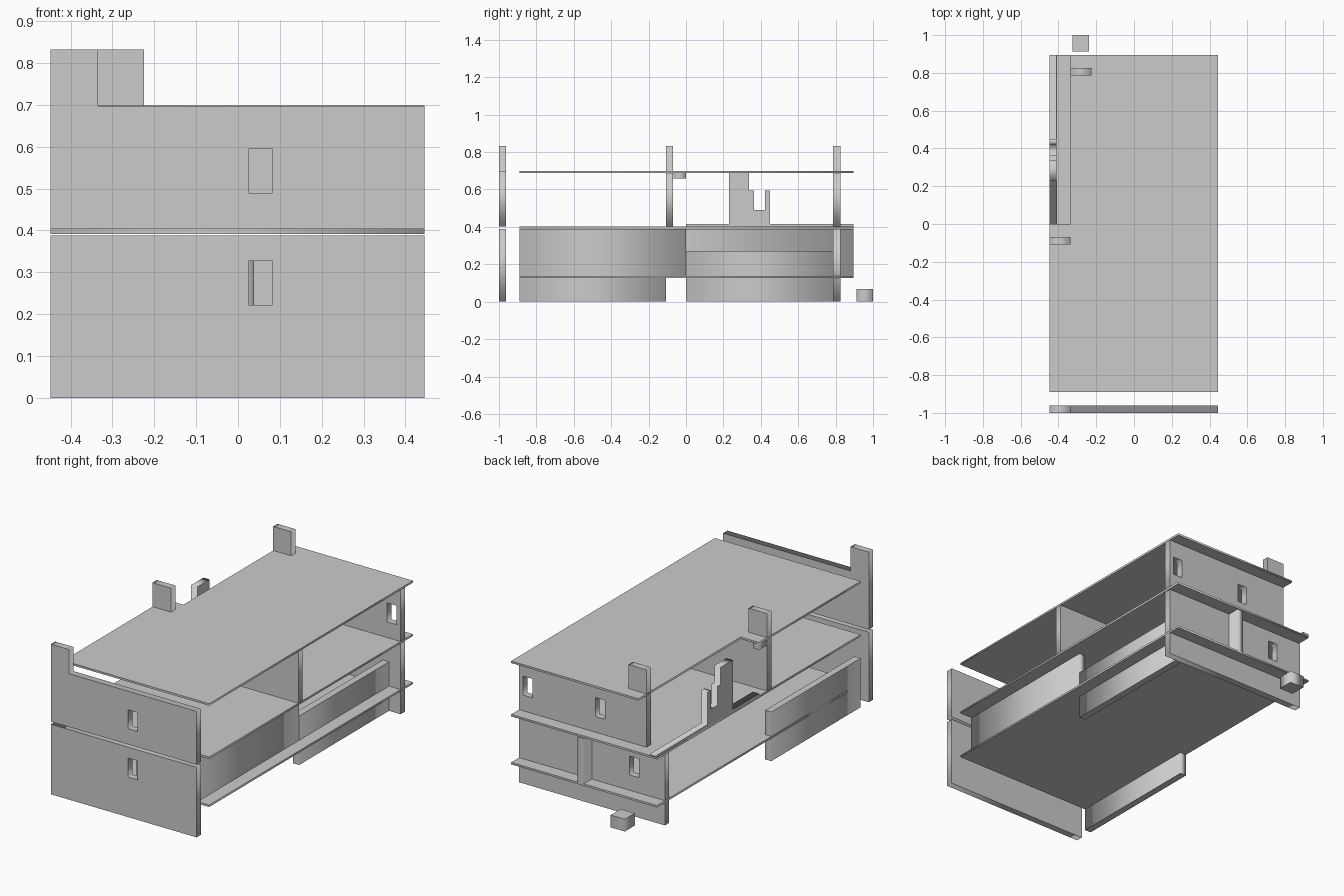
import bpy
from math import pi

if "Cube" in bpy.data.objects:
    bpy.data.objects.remove(bpy.data.objects["Cube"])

L, R = -0.448, 0.446          # side limits of the building
F, B = -0.89, 0.895           # front and back limits of the slabs
T = 0.038                     # wall thickness
Z0, Z1, Z2 = 0.126, 0.392, 0.688   # undersides of the three slabs
S = 0.011                     # slab thickness


def rect(a0, b0, a1, b1):
    return [(a0, b0), (a1, b0), (a1, b1), (a0, b1)]


def profile(name, loops, axis, lo, hi):
    """Extrude an outline (plus hole loops) along x, y or z from lo to hi."""
    cu = bpy.data.curves.new(name, 'CURVE')
    cu.dimensions = '2D'
    cu.fill_mode = 'BOTH'
    cu.extrude = (hi - lo) / 2
    for pts in loops:
        sp = cu.splines.new('POLY')
        sp.points.add(len(pts) - 1)
        for p, (a, b) in zip(sp.points, pts):
            p.co = (a, b, 0, 1)
        sp.use_cyclic_u = True
    tmp = bpy.data.objects.new(name + "_curve", cu)
    bpy.context.collection.objects.link(tmp)
    dg = bpy.context.evaluated_depsgraph_get()
    me = bpy.data.meshes.new_from_object(tmp.evaluated_get(dg))
    bpy.data.objects.remove(tmp)
    me.name = name
    ob = bpy.data.objects.new(name, me)
    bpy.context.collection.objects.link(ob)
    mid = (lo + hi) / 2
    ob.rotation_euler = {'x': (pi / 2, 0, pi / 2), 'y': (pi / 2, 0, 0), 'z': (0, 0, 0)}[axis]
    ob.location = {'x': (mid, 0, 0), 'y': (0, mid, 0), 'z': (0, 0, mid)}[axis]
    return ob


def box(name, x0, x1, y0, y1, z0, z1):
    return profile(name, [rect(x0, y0, x1, y1)], 'z', z0, z1)


def window(x, z):
    return rect(x, z, x + 0.058, z + 0.105)


def chimney_wall(x0, x1, c0, c1, z0, z1):
    """Wall outline with a chimney rising between c0 and c1."""
    pts = [(x0, z0), (x1, z0), (x1, z1), (c1, z1), (c1, 0.832), (c0, 0.832)]
    return pts + ([(c0, z1), (x0, z1)] if c0 > x0 else [])


# Floor slabs and roof (roof is set back over the balcony)
C = -0.335
box("lower_floor", L, R, F, B, Z0, Z0 + S)
box("upper_floor", L, R, F, B, Z1, Z1 + S)
profile("roof", [[(L, F), (R, F), (R, B), (C, B), (C, 0), (L, 0)]], 'z', Z2, Z2 + S)

# Front wall, standing free of the slabs
UW, LW = 0.49, 0.222          # window sill heights
profile("front_wall_lower", [rect(L, 0, R, 0.388), window(0.025, LW)], 'y', -1, -1 + T)
profile("front_wall_upper",
        [chimney_wall(L, R, L, C, 0.403, 0.698), window(0.025, UW)], 'y', -1, -1 + T)

# Back wall
profile("back_wall_lower", [rect(L, 0, R, 0.388), window(-0.29, LW)], 'y', 0.787, 0.787 + T)
profile("back_wall_upper",
        [chimney_wall(C, R, C, -0.225, 0.403, Z2), window(-0.08, UW), window(0.363, UW)],
        'y', 0.787, 0.787 + T)

# Middle cross wall with its chimney
profile("middle_wall", [chimney_wall(L, R, L, C, 0.403, Z2)], 'y', -0.108, -0.108 + T)
box("lintel_stub", L, L + T, -0.07, 0, 0.658, Z2)

# Lower storey long walls
box("spine_wall", 0, T, F, B, Z0 + S, 0.388)
box("right_wall_front", 0.337, 0.375, F, 0, Z0 + S, 0.388)
box("right_wall_back", 0.337, 0.375, 0, 0.787, 0, 0.272)
box("left_wall_front", L, L + T, F, -0.108, 0, 0.272)

# Balcony wall: low curb with a window fragment rising from it
profile("balcony_wall", [[
    (0, 0.403), (B, 0.403), (B, 0.416), (0.45, 0.416), (0.45, 0.595), (0.422, 0.595),
    (0.422, 0.49), (0.364, 0.49), (0.364, 0.595), (0.338, 0.595), (0.338, 0.69),
    (0.23, 0.69), (0.23, 0.416), (0, 0.416)]], 'x', L, L + T)

# Loose step behind the building
box("back_step", -0.325, -0.238, 0.912, 1, 0, 0.068)
